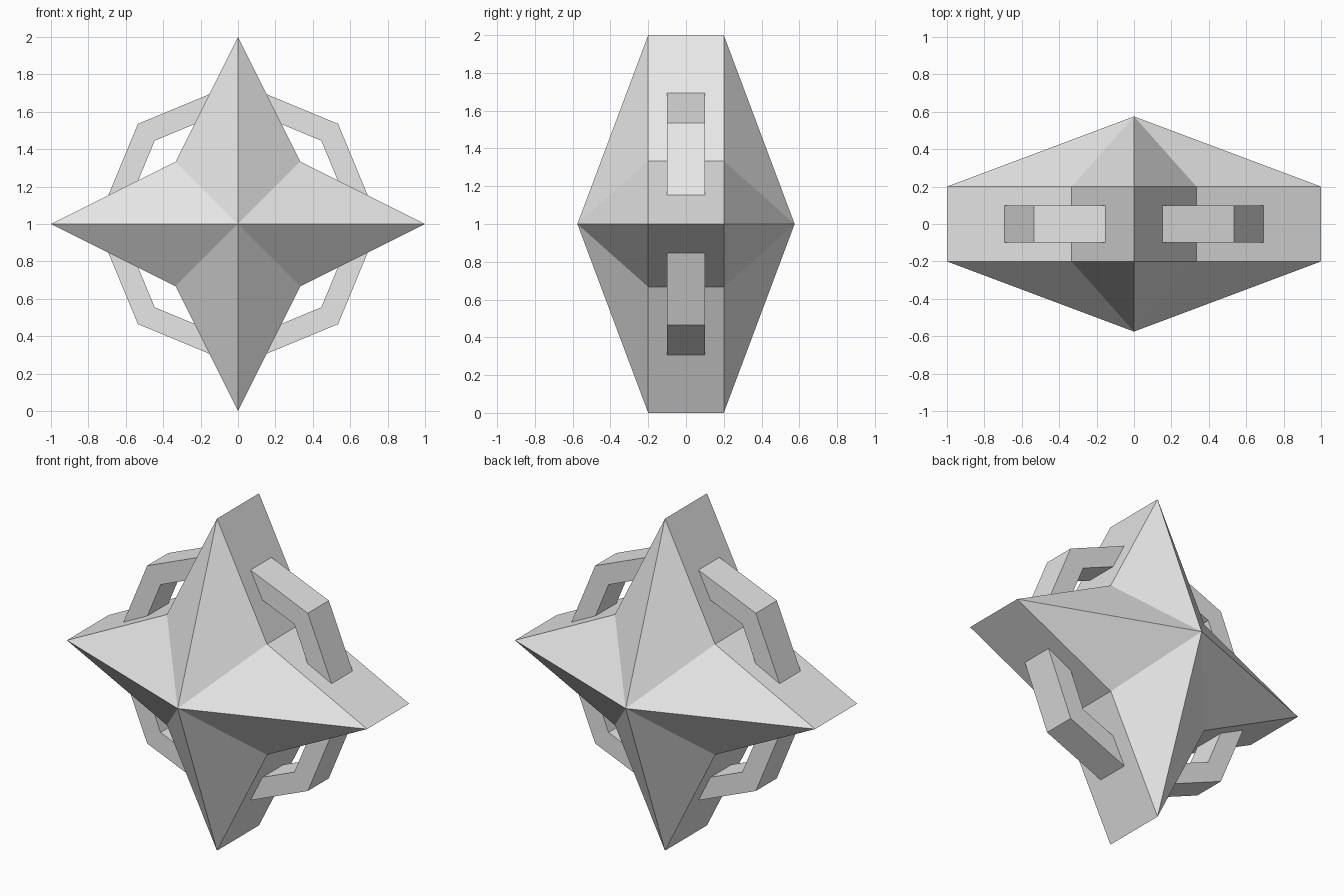
import bpy
import bmesh
from math import sin, cos, pi, sqrt

old = bpy.data.objects.get("Cube")
if old:
    bpy.data.objects.remove(old, do_unlink=True)

CENTRE_Z = 1.0

grey = bpy.data.materials.new("light grey")
grey.use_nodes = True
colour = (0.8, 0.8, 0.8, 1)
grey.diffuse_color = colour
grey.node_tree.nodes["Principled BSDF"].inputs["Base Color"].default_value = colour


def loop(bm, radii, y):
    """Closed loop of eight points in the xz plane, cycling through radii."""
    return [bm.verts.new((radii[i % len(radii)] * cos(i * pi / 4), y,
                          CENTRE_Z + radii[i % len(radii)] * sin(i * pi / 4)))
            for i in range(8)]


def bridge(bm, a, b):
    for i in range(8):
        j = (i + 1) % 8
        bm.faces.new((a[i], a[j], b[j], b[i]))


def finish(bm, name):
    bmesh.ops.recalc_face_normals(bm, faces=bm.faces)
    mesh = bpy.data.meshes.new(name)
    bm.to_mesh(mesh)
    bm.free()
    mesh.materials.append(grey)
    obj = bpy.data.objects.new(name, mesh)
    bpy.context.collection.objects.link(obj)


# Four-pointed star: straight rim with a faceted peak on front and back
bm = bmesh.new()
star = (1.0, sqrt(2) / 3)
front, back = loop(bm, star, -0.2), loop(bm, star, 0.2)
bridge(bm, front, back)
for rim, peak_y in ((front, -0.575), (back, 0.575)):
    peak = bm.verts.new((0, peak_y, CENTRE_Z))
    for i in range(8):
        bm.faces.new((rim[i], rim[(i + 1) % 8], peak))
finish(bm, "star_body")

# Octagonal ring passing through the four arms
bm = bmesh.new()
loops = [loop(bm, (r,), y) for r, y in
         ((0.757, -0.1), (0.757, 0.1), (0.63, 0.1), (0.63, -0.1))]
for k in range(4):
    bridge(bm, loops[k], loops[(k + 1) % 4])
finish(bm, "octagonal_ring")
